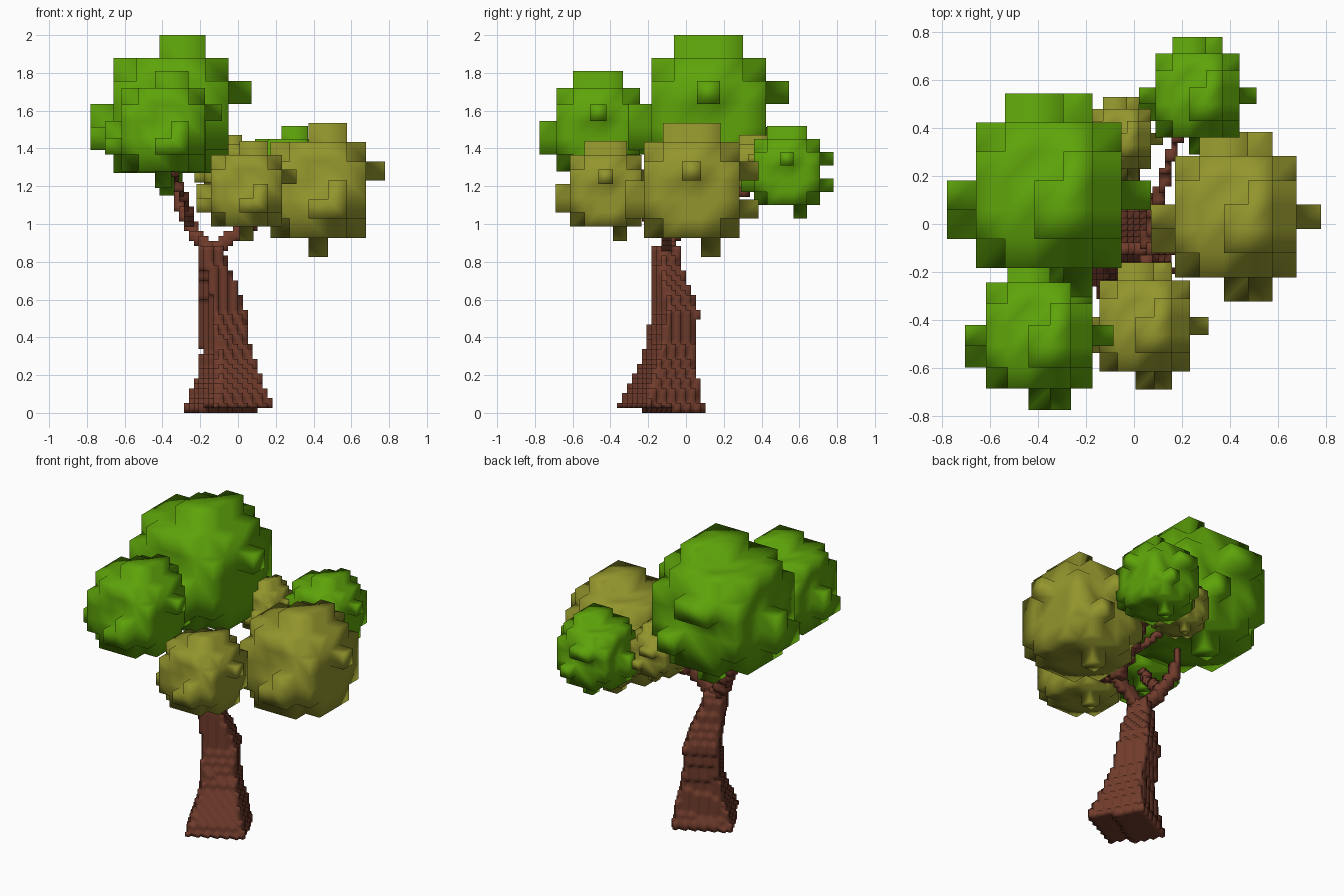
import bpy, bmesh, math
from mathutils import Vector
from itertools import product

cube = bpy.data.objects.get("Cube")
if cube:
    bpy.data.objects.remove(cube, do_unlink=True)


def material(name, rgb):
    mat = bpy.data.materials.new(name)
    mat.use_nodes = True
    mat.diffuse_color = (*rgb, 1)
    bsdf = mat.node_tree.nodes["Principled BSDF"]
    bsdf.inputs["Base Color"].default_value = (*rgb, 1)
    bsdf.inputs["Roughness"].default_value = 0.9
    return mat


leaf_green = material("leaf green", (0.112, 0.37, 0.003))
leaf_olive = material("leaf olive", (0.29, 0.30, 0.026))
bark_brown = material("bark brown", (0.163, 0.045, 0.025))


def block_mesh(name, cells, size, origin, mat):
    """Outer skin of a set of unit blocks, with shared corners and soft shading."""
    bm = bmesh.new()
    corners = {}

    def corner(p):
        if p not in corners:
            corners[p] = bm.verts.new(Vector(origin) + Vector(p) * size)
        return corners[p]

    for cell in sorted(cells):
        for axis, side in product(range(3), (0, 1)):
            beside = list(cell)
            beside[axis] += 2 * side - 1
            if tuple(beside) in cells:
                continue
            u, w = (axis + 1) % 3, (axis + 2) % 3
            loop = []
            for du, dw in ((0, 0), (1, 0), (1, 1), (0, 1)):
                p = list(cell)
                p[axis] += side
                p[u] += du
                p[w] += dw
                loop.append(corner(tuple(p)))
            bm.faces.new(loop if side else loop[::-1])
    mesh = bpy.data.meshes.new(name)
    bm.to_mesh(mesh)
    bm.free()
    mesh.materials.append(mat)
    mesh.polygons.foreach_set("use_smooth", [True] * len(mesh.polygons))
    obj = bpy.data.objects.new(name, mesh)
    bpy.context.collection.objects.link(obj)
    return obj


# Foliage: one knobbly ball of blocks, reused at several sizes
ball = {c for c in product(range(-2, 3), repeat=3) if sum(i * i for i in c) <= 9}
ball |= {(x, y, 3) for x, y in ((0, -1), (1, -1), (0, 0), (1, 0), (1, 1))}
ball |= {(x, 3, z) for x, z in ((-1, 1), (0, 1), (1, -1))}
ball |= {(x, -3, z) for x, z in ((0, -1), (1, -1), (1, 0))}
ball |= {(-3, y, z) for y, z in ((-1, -1), (0, -1), (0, 0))}
ball |= {(3, 0, 1), (0, 1, -3)}

clumps = (
    ("crown_foliage", (-0.355, 0.12, 1.575), 0.1215, leaf_green),
    ("front_right_foliage", (-0.395, -0.465, 1.50), 0.0885, leaf_green),
    ("back_left_foliage", (0.265, 0.535, 1.275), 0.07, leaf_green),
    ("left_foliage", (0.425, 0.03, 1.18), 0.1012, leaf_olive),
    ("front_foliage", (0.045, -0.425, 1.175), 0.0757, leaf_olive),
    ("back_foliage", (-0.055, 0.355, 1.295), 0.05, leaf_olive),
)
for name, centre, size, mat in clumps:
    start = Vector(centre) - Vector((size, size, size)) / 2
    block_mesh(name, ball, size, start, mat)

# Trunk: turned square section that tapers and leans; rows of height, x, y, width
BLOCK = 0.026
ANGLE = math.radians(27)
sections = (
    (0.0, -0.055, -0.13, 0.355), (0.1, -0.045, -0.13, 0.315),
    (0.2, -0.05, -0.11, 0.26), (0.3, -0.06, -0.095, 0.215),
    (0.45, -0.077, -0.07, 0.195), (0.55, -0.085, -0.055, 0.19),
    (0.7, -0.11, -0.09, 0.155), (0.8, -0.14, -0.105, 0.13),
    (0.93, -0.14, -0.11, 0.10),
)


def section_at(z):
    for low, high in zip(sections, sections[1:]):
        if z <= high[0]:
            t = (z - low[0]) / (high[0] - low[0])
            return [a + (b - a) * t for a, b in zip(low[1:], high[1:])]


trunk = set()
for i, j, k in product(range(-16, 12), range(-16, 12), range(34)):
    x, y, z = ((n + 0.5) * BLOCK for n in (i, j, k))
    cx, cy, width = section_at(z)
    u = (x - cx) * math.cos(ANGLE) + (y - cy) * math.sin(ANGLE)
    v = (y - cy) * math.cos(ANGLE) - (x - cx) * math.sin(ANGLE)
    if max(abs(u), abs(v)) <= width / 2 and (k > 0 or v > -0.03):
        trunk.add((i, j, k))
block_mesh("trunk", trunk, BLOCK, (0, 0, 0), bark_brown)


# Branches: blocks strung along bent paths
def branch(name, points, thick, thin):
    points = [Vector(p) for p in points]
    cells = set()
    steps = 40
    legs = len(points) - 1
    for n, (a, b) in enumerate(zip(points, points[1:])):
        for s in range(steps + 1):
            p = a.lerp(b, s / steps)
            r = thick + (thin - thick) * (n + s / steps) / legs
            spans = [range(math.floor((c - r) / BLOCK + 0.5),
                           max(math.floor((c + r) / BLOCK + 0.5),
                               math.floor((c - r) / BLOCK + 0.5) + 1)) for c in p]
            cells |= set(product(*spans))
    block_mesh(name, cells, BLOCK, (0, 0, 0), bark_brown)


fork = (-0.14, -0.11, 0.85)
split = (0.055, -0.10, 0.99)
branch("crown_branch", (fork, (-0.23, -0.06, 0.95), (-0.315, 0.0, 1.11),
                        (-0.34, 0.03, 1.36)), 0.034, 0.014)
branch("front_right_branch", ((-0.25, -0.05, 1.0), (-0.28, -0.2, 1.12),
                              (-0.36, -0.36, 1.32)), 0.022, 0.013)
branch("left_branch", (fork, (-0.05, -0.11, 0.92), split,
                       (0.15, -0.1, 1.06), (0.28, -0.04, 1.1)), 0.034, 0.014)
branch("back_left_branch", (split, (0.09, 0.06, 1.06), (0.13, 0.2, 1.13),
                            (0.19, 0.40, 1.21)), 0.03, 0.016)
branch("front_branch", (split, (0.05, -0.24, 1.05), (0.05, -0.34, 1.1)), 0.018, 0.013)
branch("back_branch", ((0.09, 0.06, 1.06), (0.02, 0.18, 1.13),
                       (-0.03, 0.28, 1.22)), 0.016, 0.013)
